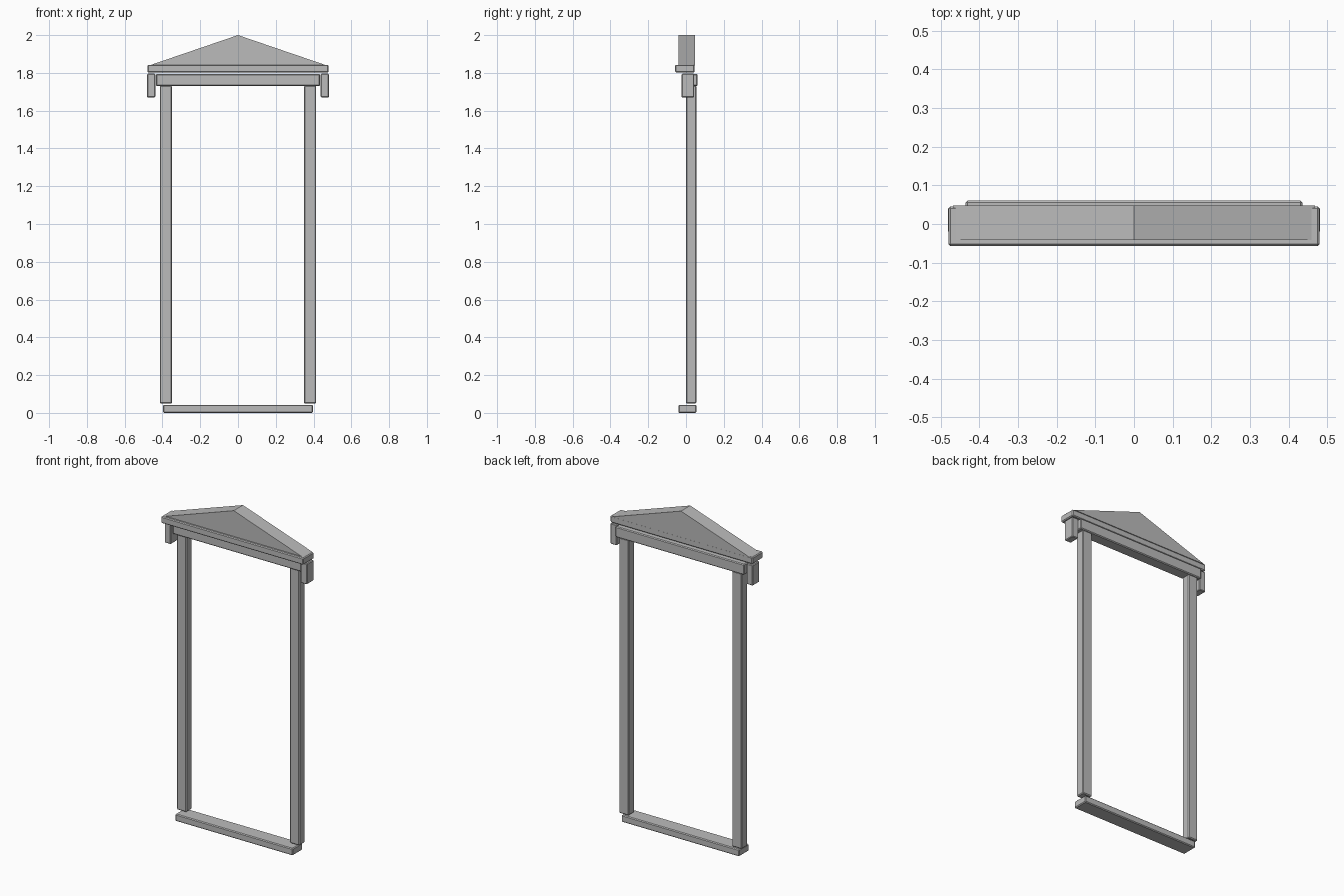
import bpy
import bmesh

if "Cube" in bpy.data.objects:
    bpy.data.objects.remove(bpy.data.objects["Cube"])

# Single stone colour
stone = bpy.data.materials.new("grey_stone")
stone.diffuse_color = (0.5, 0.5, 0.5, 1)
stone.use_nodes = True
stone.node_tree.nodes["Principled BSDF"].inputs["Base Color"].default_value = stone.diffuse_color


def finish(name, bm):
    mesh = bpy.data.meshes.new(name)
    bmesh.ops.recalc_face_normals(bm, faces=bm.faces)
    bm.to_mesh(mesh)
    bm.free()
    mesh.materials.append(stone)
    obj = bpy.data.objects.new(name, mesh)
    bpy.context.collection.objects.link(obj)
    return obj


def block(name, x, y, z, bevel=0.005):
    """Box between the given (low, high) limits with softened edges."""
    bm = bmesh.new()
    bmesh.ops.create_cube(bm, size=1)
    for v in bm.verts:
        for i, (lo, hi) in enumerate((x, y, z)):
            v.co[i] = lo if v.co[i] < 0 else hi
    obj = finish(name, bm)
    mod = obj.modifiers.new("edge_bevel", 'BEVEL')
    mod.width = bevel
    mod.segments = 1
    return obj


# Sill and the horizontal members above the opening
block("sill", (-0.397, 0.397), (-0.04, 0.055), (0.0, 0.043))
block("lintel", (-0.435, 0.435), (-0.01, 0.061), (1.73, 1.795))
block("cornice", (-0.48, 0.48), (-0.057, 0.045), (1.802, 1.843))

# Posts and hanging brackets on both sides
for side, s in (("left", -1), ("right", 1)):
    block(side + "_post", sorted((s * 0.349, s * 0.414)),
          (0.0, 0.055), (0.05, 1.732))
    block(side + "_bracket", sorted((s * 0.438, s * 0.481)),
          (-0.023, 0.043), (1.67, 1.796), 0.004)

# Triangular pediment extruded front to back
bm = bmesh.new()
profile = ((-0.468, 1.84), (0.468, 1.84), (0.0, 2.0))
tri = bm.faces.new([bm.verts.new((px, -0.041, pz)) for px, pz in profile])
ext = bmesh.ops.extrude_face_region(bm, geom=[tri], use_keep_orig=True)
verts = [g for g in ext["geom"] if isinstance(g, bmesh.types.BMVert)]
bmesh.ops.translate(bm, verts=verts, vec=(0, 0.089, 0))
finish("pediment", bm)
